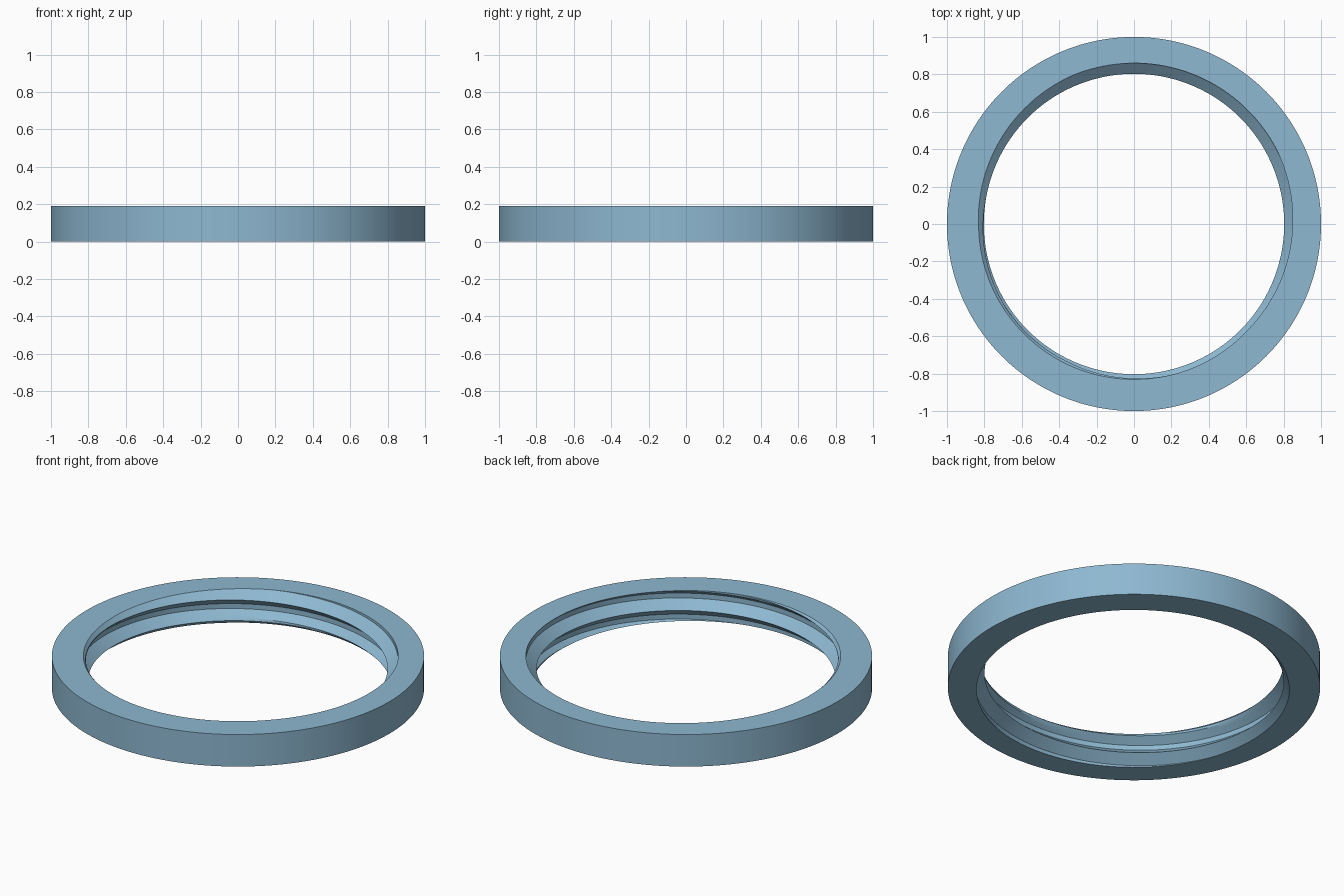
import bpy, bmesh, math

if "Cube" in bpy.data.objects:
    bpy.data.objects.remove(bpy.data.objects["Cube"])

H, R_OUT = 0.19, 1.0            # ring height and outer radius
R_CREST, R_ROOT = 0.803, 0.86   # thread radii
PITCH, FLANK = 0.125, 0.048     # thread pitch, axial flank length
R_CHAMFER = 0.831               # bore radius of the lead-in at both ends
START = math.radians(250)       # angle where a crest meets the top face
COLS, STEPS = 192, 4

blue = bpy.data.materials.new("steel_blue")
blue.diffuse_color = (0.27, 0.48, 0.64, 1)
blue.use_nodes = True
blue.node_tree.nodes["Principled BSDF"].inputs["Base Color"].default_value = blue.diffuse_color


def bore_radius(depth, crest):
    """Radius of the threaded bore at a depth below the top face."""
    off = (depth - crest + PITCH / 2) % PITCH - PITCH / 2
    r = R_CREST + (R_ROOT - R_CREST) * min(abs(off) / FLANK, 1)
    return max(r, R_CHAMFER - min(depth, H - depth))


def section(angle):
    """Closed cross-section of the ring at one angle."""
    crest = PITCH * (START - angle) / math.tau
    pts = []
    for k in range(-2, 5):
        c = crest + k * PITCH
        for i in range(-STEPS, STEPS + 1):
            d = min(max(c + FLANK * i / STEPS, 0), H)
            pts.append((bore_radius(d, crest), H - d))
    pts += [(R_OUT, 0), (R_OUT, H)]
    return [(r * math.cos(angle), r * math.sin(angle), z) for r, z in pts]


# threaded ring: sections swept round, helix lines trimmed at both end faces
bm = bmesh.new()
rings = [[bm.verts.new(p) for p in section(math.tau * i / COLS)]
         for i in range(COLS + 1)]
for a, b in zip(rings, rings[1:]):
    n = len(a)
    for j in range(n):
        k = (j + 1) % n
        bm.faces.new((a[j], a[k], b[k], b[j]))
bmesh.ops.remove_doubles(bm, verts=bm.verts, dist=1e-5)
bmesh.ops.dissolve_degenerate(bm, edges=bm.edges, dist=1e-5)
bmesh.ops.recalc_face_normals(bm, faces=bm.faces)
mesh = bpy.data.meshes.new("threaded_ring")
bm.to_mesh(mesh)
bm.free()
mesh.materials.append(blue)
ring = bpy.data.objects.new("threaded_ring", mesh)
bpy.context.collection.objects.link(ring)
bpy.context.view_layer.objects.active = ring
ring.select_set(True)
bpy.ops.object.shade_smooth_by_angle(angle=math.radians(25))
